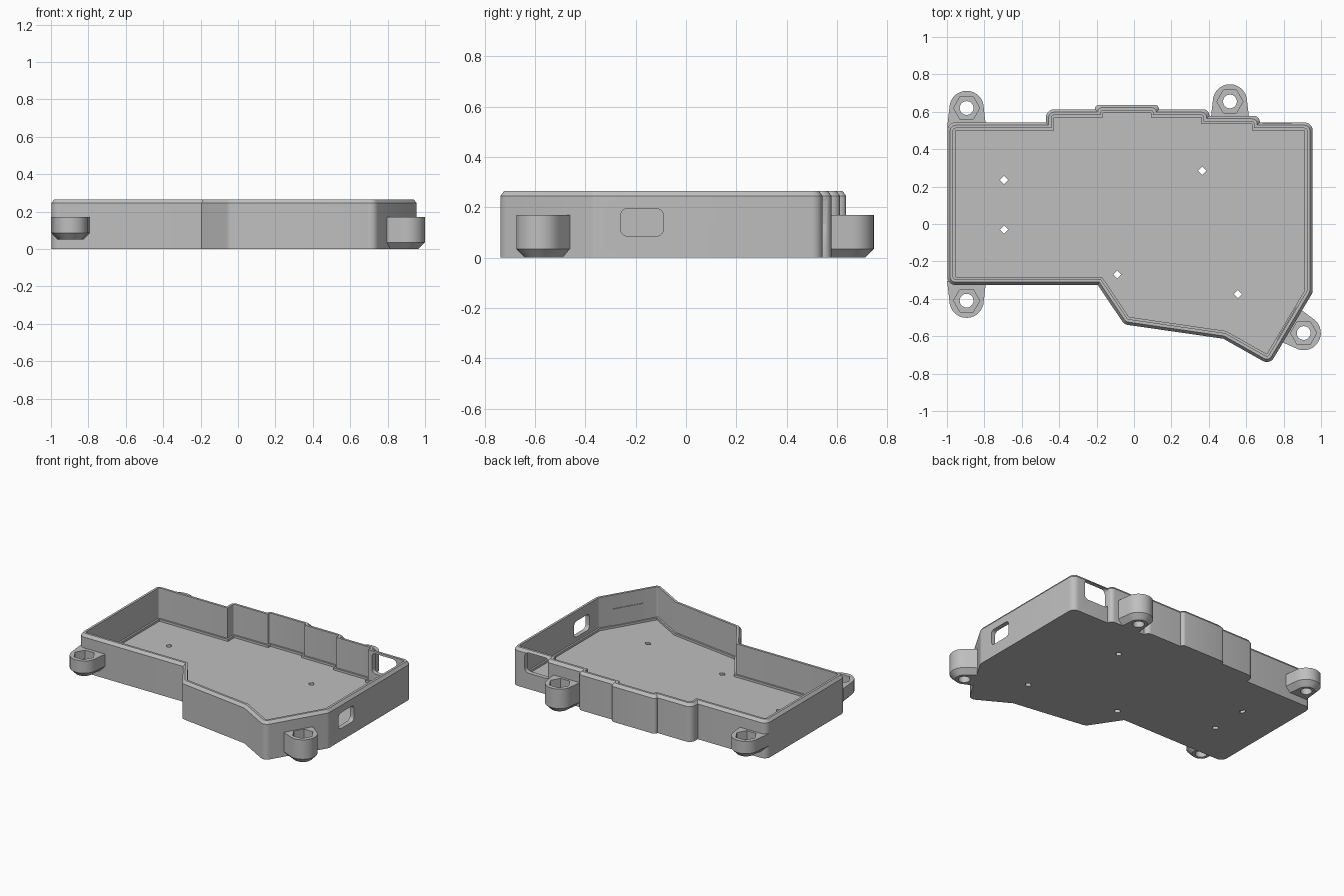
import bpy, bmesh, math
from mathutils import Vector, Matrix

cube = bpy.data.objects.get("Cube")
if cube:
    bpy.data.objects.remove(cube, do_unlink=True)

grey = bpy.data.materials.new("matte grey plastic")
grey.use_nodes = True
colour = (0.52, 0.52, 0.52, 1)
grey.diffuse_color = colour
bsdf = next(n for n in grey.node_tree.nodes if n.type == 'BSDF_PRINCIPLED')
bsdf.inputs["Base Color"].default_value = colour


def outline(points, d, n=6):
    """Offset a counter-clockwise polygon outwards, rounding convex corners."""
    pts = [Vector(p) for p in points]
    out = []
    for i, p in enumerate(pts):
        a, b = p - pts[i - 1], pts[(i + 1) % len(pts)] - p
        r = min(d, 0.9 * a.length, 0.9 * b.length)
        a_len, b_len = a.normalized(), b.normalized()
        n1, n2 = Vector((a_len.y, -a_len.x)), Vector((b_len.y, -b_len.x))
        mitre = (n1 + n2) / (1 + n1.dot(n2))
        turn = math.atan2(n1.x * n2.y - n1.y * n2.x, n1.dot(n2))
        if turn <= 0:
            out.append(p + mitre * d)
            continue
        centre = p + mitre * (d - r)
        for k in range(n):
            out.append(centre + Matrix.Rotation(turn * k / (n - 1), 2) @ n1 * r)
    return out


def loft(name, rings, matrix=Matrix()):
    """Join (outline, height) rings into a closed solid."""
    bm = bmesh.new()
    loops = [[bm.verts.new((p[0], p[1], z)) for p in pts] for pts, z in rings]
    count = len(loops[0])
    for lo, hi in zip(loops, loops[1:]):
        for i in range(count):
            j = (i + 1) % count
            bm.faces.new((lo[i], lo[j], hi[j], hi[i]))
    bm.faces.new(loops[0][::-1])
    bm.faces.new(loops[-1])
    bmesh.ops.remove_doubles(bm, verts=bm.verts, dist=1e-5)
    bmesh.ops.recalc_face_normals(bm, faces=bm.faces)
    bm.transform(matrix)
    mesh = bpy.data.meshes.new(name)
    bm.to_mesh(mesh)
    bm.free()
    mesh.materials.append(grey)
    obj = bpy.data.objects.new(name, mesh)
    bpy.context.collection.objects.link(obj)
    return obj


def circle(r, sides):
    return [(r * math.cos(math.tau * i / sides), r * math.sin(math.tau * i / sides))
            for i in range(sides)]


def select(obj):
    bpy.ops.object.select_all(action='DESELECT')
    obj.select_set(True)
    bpy.context.view_layer.objects.active = obj


def cut(obj, cutter):
    cutter.hide_render = True
    mod = obj.modifiers.new("cut", 'BOOLEAN')
    mod.operation, mod.solver, mod.object = 'DIFFERENCE', 'EXACT', cutter
    select(obj)
    bpy.ops.object.modifier_apply(modifier=mod.name)
    bpy.data.objects.remove(cutter, do_unlink=True)


def smooth(obj):
    select(obj)
    bpy.ops.object.shade_smooth_by_angle(angle=math.radians(30))


# Tray: floor outline, stepped along the back and angled at the front
floor = [(-.955, -.283), (-.171, -.283), (-.027, -.497), (.492, -.572),
         (.71, -.695), (.912, -.355), (.912, .5), (.63, .5), (.63, .535),
         (.36, .535), (.36, .57), (.09, .57), (.09, .594), (-.166, .594),
         (-.166, .57), (-.428, .57), (-.428, .5), (-.955, .5)]
section = [(.043, 0), (.043, .245), (.028, .265), (.012, .265),
           (.012, .055), (0, .055), (0, .04)]
tray = loft("tray", [(outline(floor, d), z) for d, z in section])

# Screw holes through the floor
for x, y in [(-.695, .235), (-.695, -.03), (-.09, -.27), (.365, .285), (.555, -.375)]:
    hole = circle(.022, 4)
    cut(tray, loft("hole_cutter", [(hole, -.1), (hole, .1)],
                   Matrix.Translation((x, y, 0))))


# Rounded port openings in the right and back walls
def port(along, height, centre, angle):
    r = .028
    w, h = along / 2 - r, height / 2 - r
    shape = outline([(-w, -h), (w, -h), (w, h), (-w, h)], r)
    turn = Matrix.Rotation(angle, 4, 'Z') @ Matrix.Rotation(math.pi / 2, 4, 'X')
    cut(tray, loft("port_cutter", [(shape, -.06), (shape, .06)],
                   Matrix.Translation(centre) @ turn))


port(.17, .11, (.94, -.175, .14), math.pi / 2)
port(.19, .14, (.765, .53, .18), 0)
smooth(tray)


# Mounting lugs with a chamfered foot, hexagonal nut pocket and bolt hole
def lug(name, x, y, bottom, degrees):
    def ring(r, z):
        arc = [(r * math.cos(t), r * math.sin(t))
               for t in (math.pi * (i / 14 - .5) for i in range(15))]
        return [(-.105, -r - .012)] + arc + [(-.105, r + .012)], z

    place = Matrix.Translation((x, y, 0))
    obj = loft(name, [ring(.058, bottom), ring(.092, bottom + .035), ring(.092, .17)],
               place @ Matrix.Rotation(math.radians(degrees), 4, 'Z'))
    bolt, nut = circle(.037, 20), circle(.07, 6)
    cut(obj, loft("bolt_cutter", [(bolt, -.1), (bolt, .3)], place))
    cut(obj, loft("nut_cutter", [(nut, bottom + .06), (nut, .3)], place))
    smooth(obj)


lug("lug_back_right", -.895, .62, .05, 90)
lug("lug_front_right", -.895, -.41, .05, -90)
lug("lug_back_left", .513, .655, 0, 90)
lug("lug_front_left", .907, -.583, 0, -30.5)
